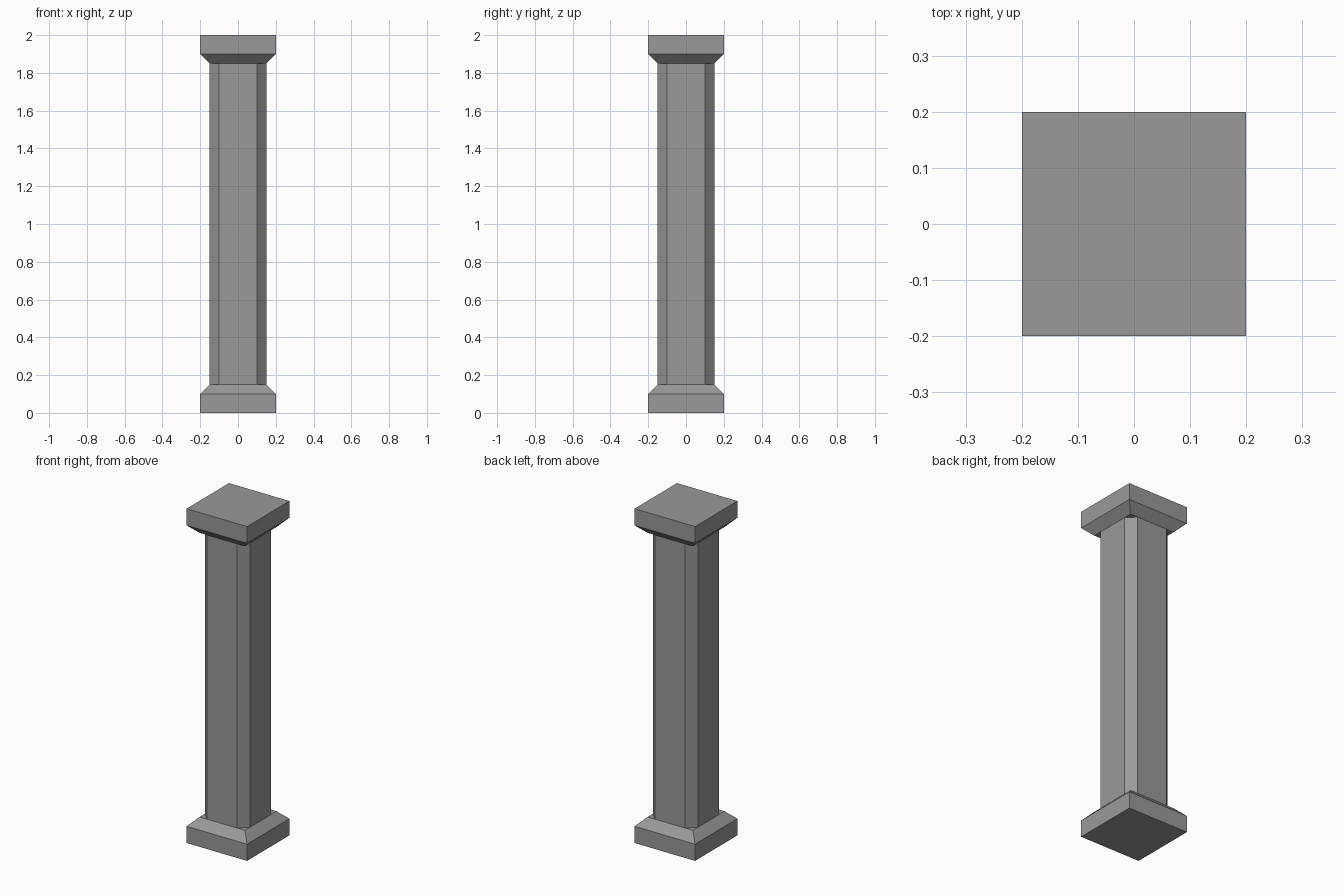
import bpy, bmesh

if "Cube" in bpy.data.objects:
    bpy.data.objects.remove(bpy.data.objects["Cube"])

stone = bpy.data.materials.new("grey stone")
stone.diffuse_color = (0.32, 0.32, 0.32, 1)
stone.use_nodes = True
stone.node_tree.nodes["Principled BSDF"].inputs["Base Color"].default_value = stone.diffuse_color


def stack(name, sections):
    """Loft matching (outline, z) sections into a closed flat-shaded solid."""
    bm = bmesh.new()
    rings = [[bm.verts.new((x, y, z)) for x, y in pts] for pts, z in sections]
    n = len(rings[0])
    for lo, hi in zip(rings, rings[1:]):
        for i in range(n):
            j = (i + 1) % n
            bm.faces.new((lo[i], lo[j], hi[j], hi[i]))
    bm.faces.new(rings[0][::-1])
    bm.faces.new(rings[-1])
    bmesh.ops.recalc_face_normals(bm, faces=bm.faces)
    mesh = bpy.data.meshes.new(name)
    bm.to_mesh(mesh)
    bm.free()
    mesh.materials.append(stone)
    obj = bpy.data.objects.new(name, mesh)
    bpy.context.collection.objects.link(obj)
    return obj


def square(h):
    return [(-h, -h), (h, -h), (h, h), (-h, h)]


def chamfered_square(h, c):
    k = h - c
    return [(-k, -h), (k, -h), (h, -k), (h, k), (k, h), (-k, h), (-h, k), (-h, -k)]


# Plinth with sloped shoulder, and the same profile flipped as capital
profile = [(0.20, 0.0), (0.20, 0.10), (0.15, 0.15)]
stack("base", [(square(h), z) for h, z in profile])
stack("capital", [(square(h), 2.0 - z) for h, z in reversed(profile)])

# Shaft with chamfered corners
shaft = chamfered_square(0.15, 0.05)
stack("shaft", [(shaft, 0.15), (shaft, 1.85)])
